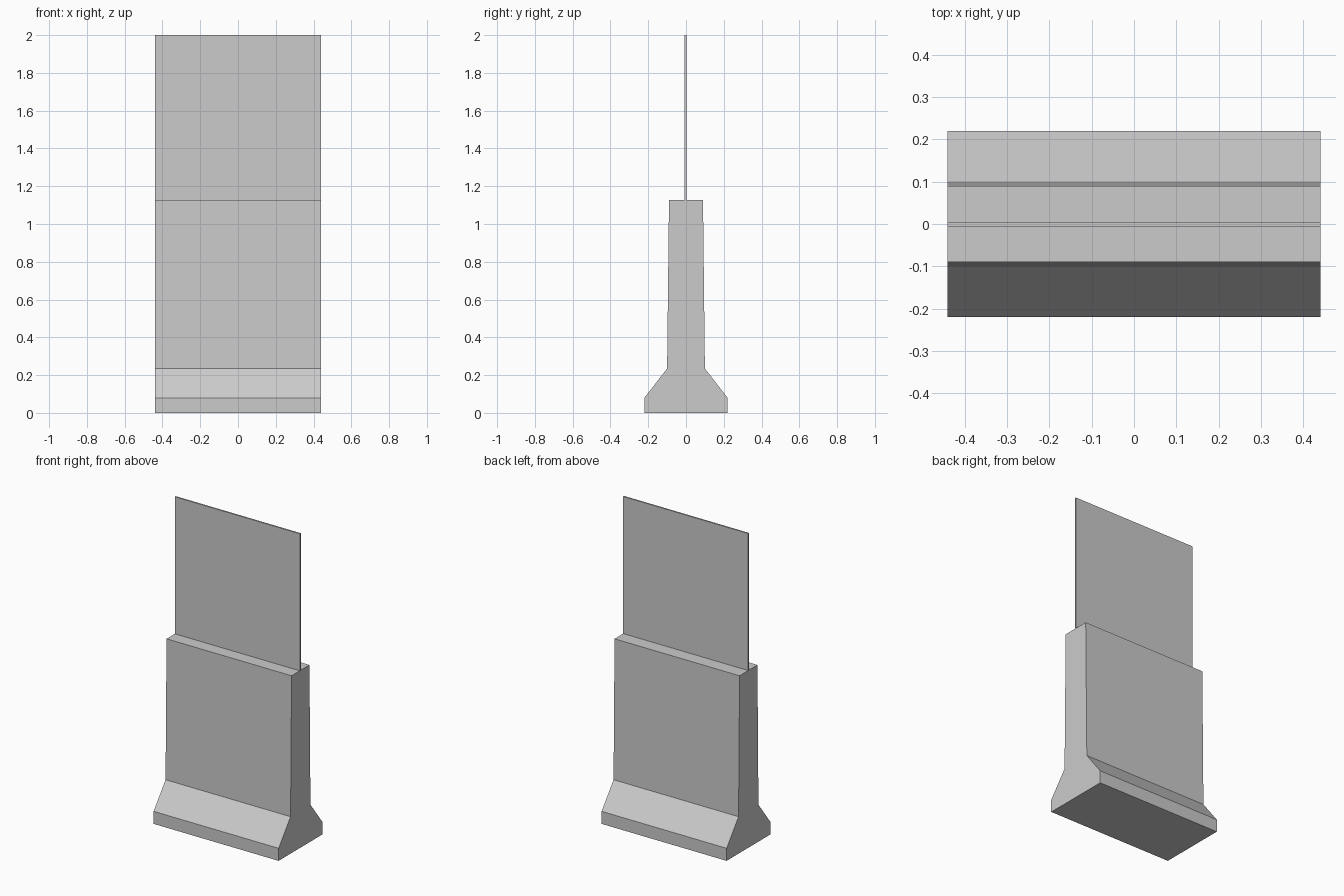
import bpy
import bmesh

if "Cube" in bpy.data.objects:
    bpy.data.objects.remove(bpy.data.objects["Cube"])

HALF_LENGTH = 0.44


def extrude_profile(name, profile):
    """Extrude a closed (y, z) outline along x, centred on x = 0."""
    bm = bmesh.new()
    face = bm.faces.new([bm.verts.new((-HALF_LENGTH, y, z)) for y, z in profile])
    result = bmesh.ops.extrude_face_region(bm, geom=[face], use_keep_orig=True)
    moved = [v for v in result["geom"] if isinstance(v, bmesh.types.BMVert)]
    bmesh.ops.translate(bm, verts=moved, vec=(2 * HALF_LENGTH, 0, 0))
    bmesh.ops.recalc_face_normals(bm, faces=bm.faces)
    mesh = bpy.data.meshes.new(name)
    bm.to_mesh(mesh)
    bm.free()
    obj = bpy.data.objects.new(name, mesh)
    bpy.context.collection.objects.link(obj)
    return obj


# Concrete barrier: flared foot and slightly tapered wall, mirrored across y
half = [(0.22, 0.0), (0.22, 0.08), (0.10, 0.235), (0.09, 1.128)]
extrude_profile("barrier_wall", half + [(-y, z) for y, z in reversed(half)])

# Thin upright panel standing on the wall
extrude_profile("upper_panel", [(-0.007, 1.128), (0.003, 1.128), (0.003, 2.0), (-0.007, 2.0)])
